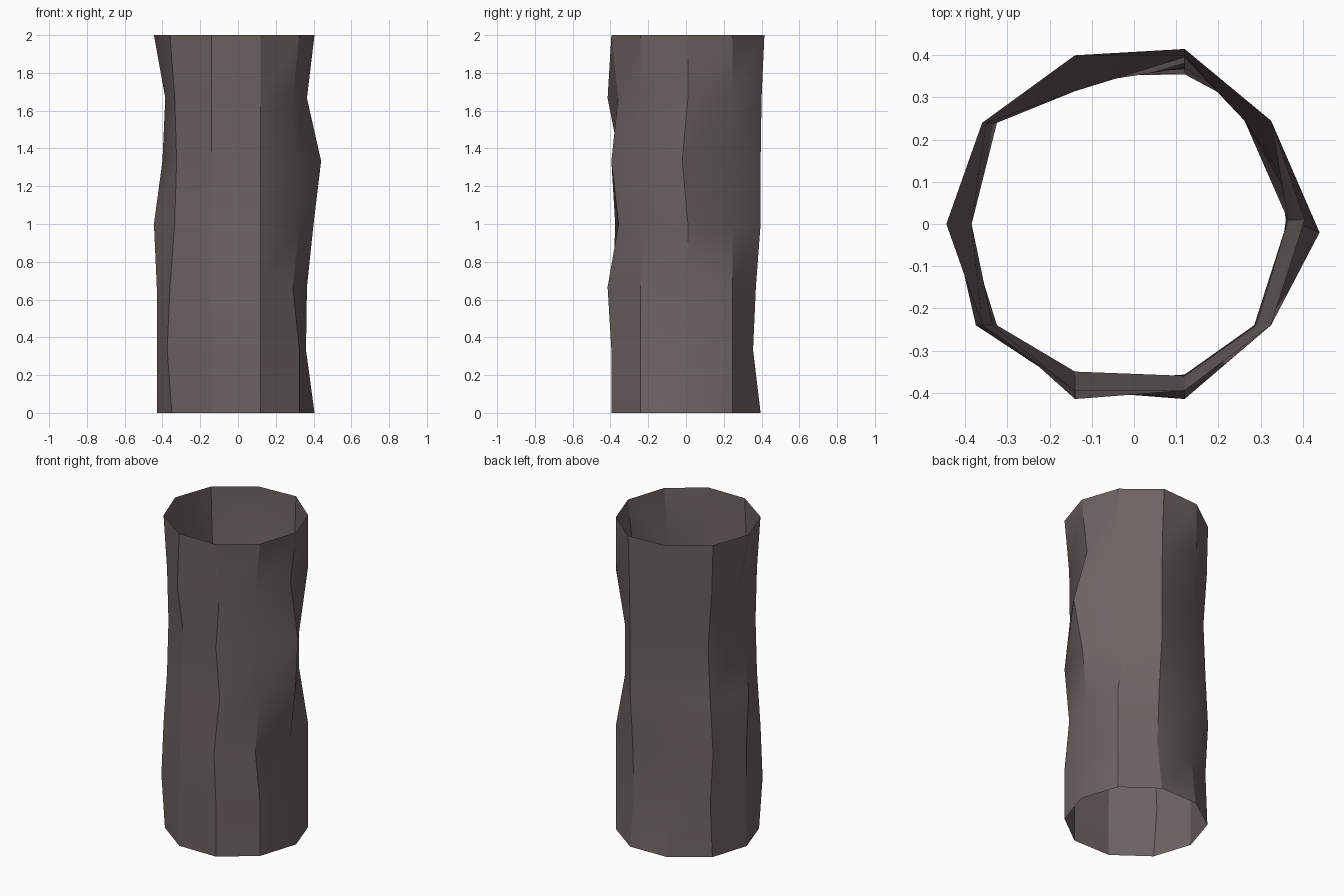
import bpy, bmesh

mat = bpy.data.materials.new("grey brown")
mat.diffuse_color = (0.155, 0.127, 0.122, 1)

# Ten uneven staves: (moving axis, fixed coordinate, moving coordinate per ring)
staves = [
    ("x", 0.01,  [0.405, 0.36, 0.365, 0.40, 0.44, 0.365, 0.405]),
    ("x", 0.245, [0.325, 0.325, 0.325, 0.262, 0.262, 0.325, 0.325]),
    ("y", 0.12,  [0.395, 0.355, 0.37, 0.395, 0.395, 0.40, 0.415]),
    ("y", -0.14, [0.39, 0.35, 0.36, 0.33, 0.315, 0.395, 0.40]),
    ("x", 0.24,  [-0.355, -0.34, -0.36, -0.34, -0.325, -0.35, -0.36]),
    ("x", 0.0,   [-0.43, -0.43, -0.43, -0.445, -0.40, -0.385, -0.445]),
    ("x", -0.24, [-0.35, -0.375, -0.36, -0.335, -0.325, -0.335, -0.36]),
    ("y", -0.14, [-0.395, -0.395, -0.385, -0.375, -0.35, -0.415, -0.395]),
    ("y", 0.12,  [-0.395, -0.395, -0.415, -0.357, -0.395, -0.36, -0.395]),
    ("x", -0.24, [0.325, 0.325, 0.29, 0.325, 0.285, 0.29, 0.325]),
]

# Open tube wall
bm = bmesh.new()
grid = []
for k in range(7):
    ring = []
    for i, (axis, fixed, moving) in enumerate(staves):
        x, y = (moving[k], fixed) if axis == "x" else (fixed, moving[k])
        if i == 0 and k == 4:
            y = -0.02  # slight twist in the right-hand bulge
        ring.append(bm.verts.new((x, y, k / 3)))
    grid.append(ring)
for low, high in zip(grid, grid[1:]):
    for i in range(10):
        j = (i + 1) % 10
        bm.faces.new((low[i], low[j], high[j], high[i]))
mesh = bpy.data.meshes.new("hollow_trunk")
bm.to_mesh(mesh)
bm.free()
mesh.materials.append(mat)
trunk = bpy.data.objects.new("hollow_trunk", mesh)
bpy.context.collection.objects.link(trunk)

# Soft vertical waves, crisp stave edges
bpy.context.view_layer.objects.active = trunk
trunk.select_set(True)
bpy.ops.object.shade_smooth_by_angle(angle=0.52)
